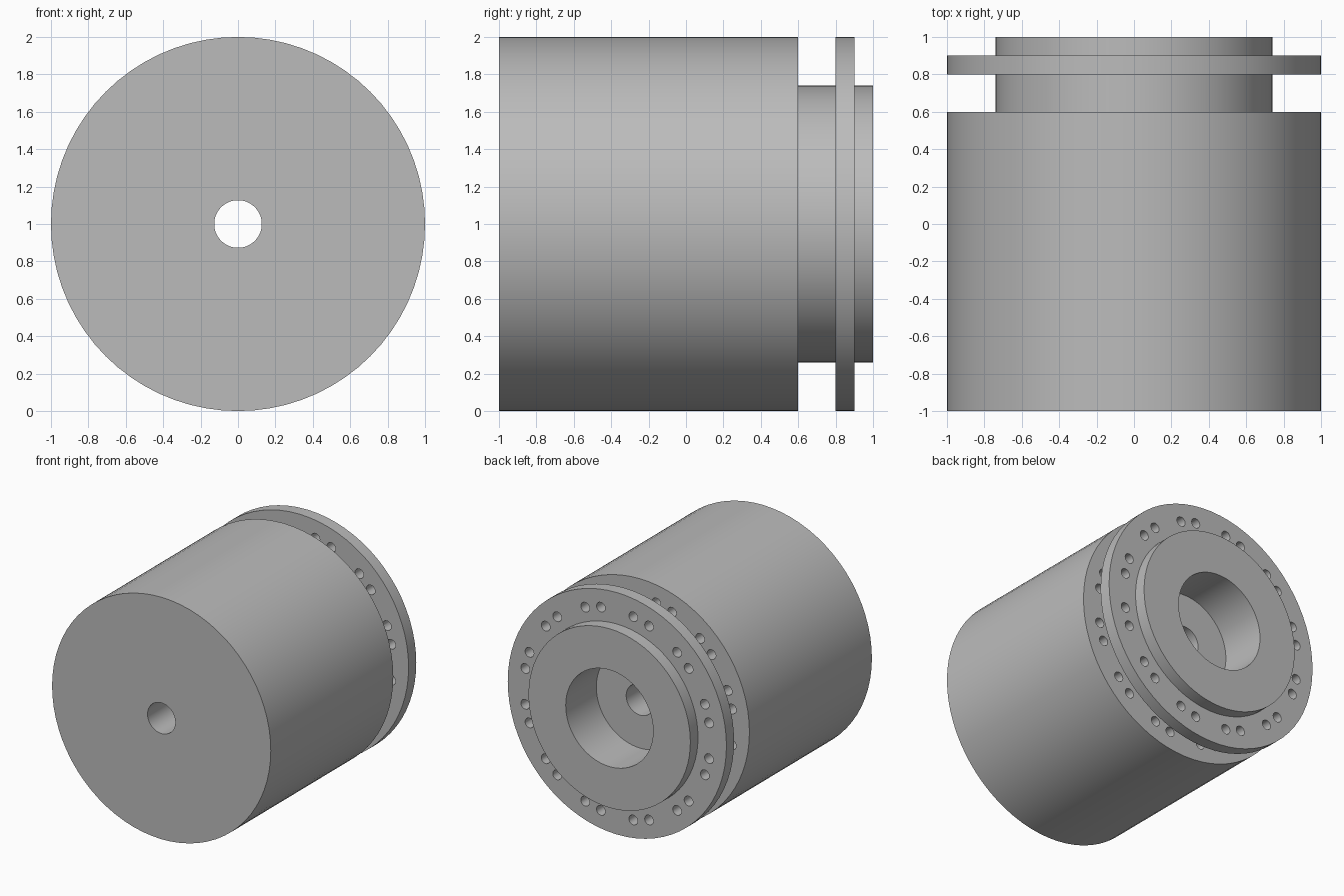
import bpy
import bmesh
from math import radians, cos, sin, tau
from mathutils import Matrix, Vector

cube = bpy.data.objects.get("Cube")
if cube:
    bpy.data.objects.remove(cube, do_unlink=True)

SEGMENTS = 72
AXIS_HEIGHT = 1.0

grey = bpy.data.materials.new("plain grey")
grey.use_nodes = True
colour = (0.5, 0.5, 0.5, 1)
grey.diffuse_color = colour
grey.node_tree.nodes["Principled BSDF"].inputs["Base Color"].default_value = colour


def add_object(name, bm):
    bmesh.ops.recalc_face_normals(bm, faces=bm.faces)
    mesh = bpy.data.meshes.new(name)
    bm.to_mesh(mesh)
    bm.free()
    mesh.materials.append(grey)
    obj = bpy.data.objects.new(name, mesh)
    bpy.context.collection.objects.link(obj)
    return obj


def revolve(name, profile):
    """Turn a closed (radius, y) profile around the horizontal axis."""
    bm = bmesh.new()
    rings = []
    for i in range(SEGMENTS):
        a = tau * i / SEGMENTS
        rings.append([bm.verts.new((r * cos(a), y, AXIS_HEIGHT + r * sin(a)))
                      for r, y in profile])
    n = len(profile)
    for i, ring in enumerate(rings):
        after = rings[(i + 1) % SEGMENTS]
        for j in range(n):
            k = (j + 1) % n
            bm.faces.new((ring[j], ring[k], after[k], after[j]))
    return add_object(name, bm)


# Turned drum: body, neck, flange, neck lip, wide rear bore, narrow front bore
drum = revolve("flanged_drum", [
    (0.127, -1.0), (1.0, -1.0), (1.0, 0.6), (0.74, 0.6),
    (0.74, 0.8), (1.0, 0.8), (1.0, 0.9), (0.74, 0.9),
    (0.74, 1.0), (0.4, 1.0), (0.4, 0.6), (0.127, 0.6)])

# Paired bolt holes: through the flange and blind into the body
bm = bmesh.new()
hole_start, hole_end, bolt_radius = 0.4, 0.95, 0.853
turn = Matrix.Rotation(radians(90), 4, "X")
for pair in range(12):
    for offset in (10, 20):
        a = radians(pair * 30 + offset)
        place = Matrix.Translation(Vector((
            bolt_radius * sin(a), (hole_start + hole_end) / 2,
            AXIS_HEIGHT + bolt_radius * cos(a))))
        bmesh.ops.create_cone(bm, cap_ends=True, segments=20, radius1=0.04,
                              radius2=0.04, depth=hole_end - hole_start,
                              matrix=place @ turn)
cutter = add_object("bolt_hole_cutter", bm)
cutter.hide_render = True

cut = drum.modifiers.new("bolt holes", "BOOLEAN")
cut.operation = "DIFFERENCE"
cut.solver = "EXACT"
cut.object = cutter

bpy.ops.object.select_all(action="DESELECT")
drum.select_set(True)
bpy.context.view_layer.objects.active = drum
bpy.ops.object.modifier_apply(modifier=cut.name)
bpy.data.objects.remove(cutter, do_unlink=True)
bpy.ops.object.shade_smooth_by_angle(angle=radians(30))
